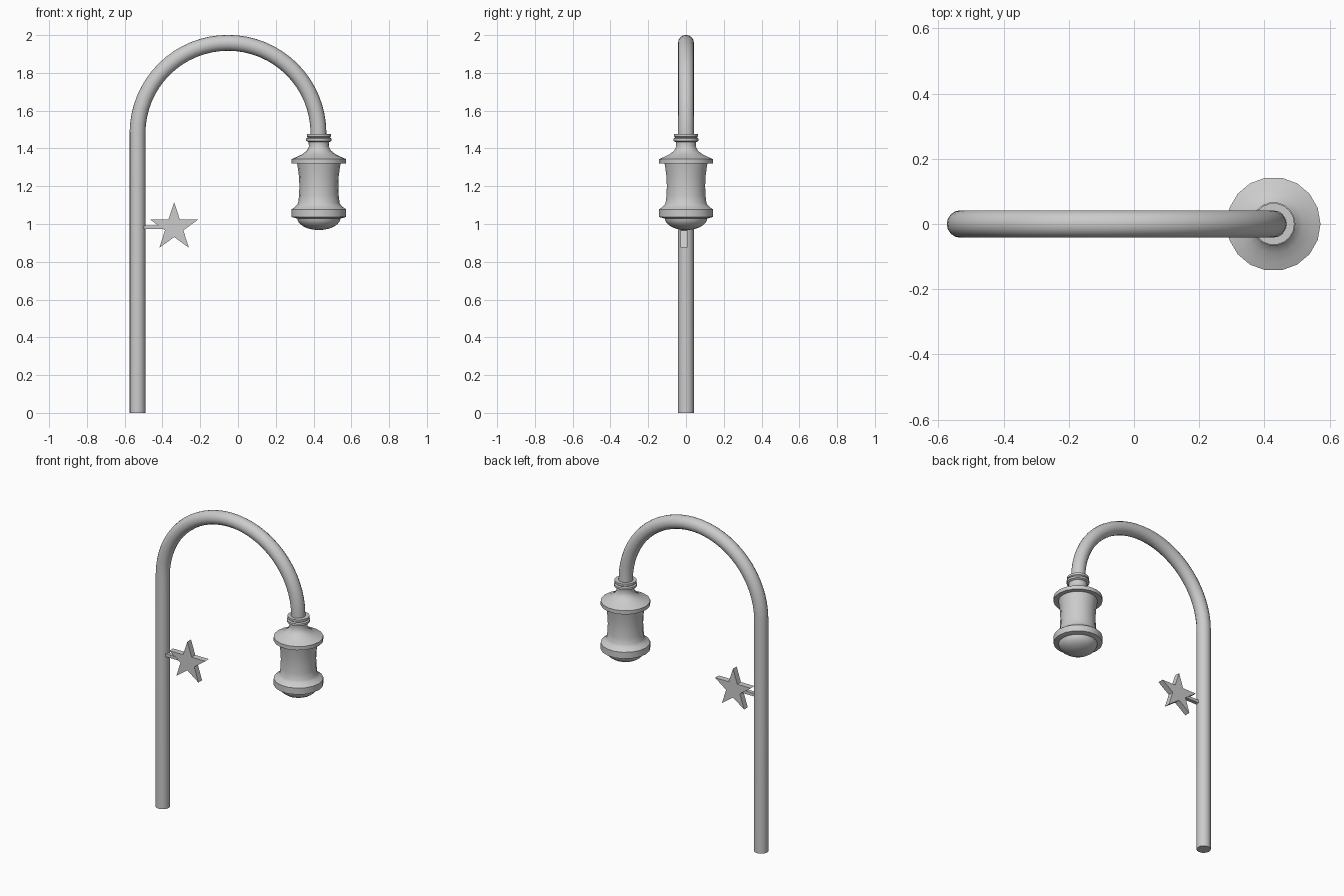
import bpy, bmesh, math

if "Cube" in bpy.data.objects:
    bpy.data.objects.remove(bpy.data.objects["Cube"])

LAMP_X = 0.428


def finish(name, bm, smooth=True, location=(0, 0, 0)):
    bmesh.ops.recalc_face_normals(bm, faces=bm.faces)
    mesh = bpy.data.meshes.new(name)
    bm.to_mesh(mesh)
    bm.free()
    obj = bpy.data.objects.new(name, mesh)
    obj.location = location
    bpy.context.collection.objects.link(obj)
    if smooth:
        smooth_by_angle(obj)
    return obj


def smooth_by_angle(obj):
    bpy.ops.object.select_all(action='DESELECT')
    obj.select_set(True)
    bpy.context.view_layer.objects.active = obj
    bpy.ops.object.shade_smooth_by_angle(angle=math.radians(40))


def lathe(name, profile, sides, location):
    """Revolve (radius, z) points about z."""
    bm = bmesh.new()
    verts = [bm.verts.new((r, 0, z)) for r, z in profile]
    edges = [bm.edges.new(pair) for pair in zip(verts, verts[1:])]
    bmesh.ops.spin(bm, geom=verts + edges, cent=(0, 0, 0), axis=(0, 0, 1),
                   angle=math.tau, steps=sides, use_duplicate=False)
    bmesh.ops.remove_doubles(bm, verts=bm.verts, dist=1e-4)
    return finish(name, bm, location=location)


# Pole: straight post bending into a half-circle arch
ARC_X, ARC_Z, ARC_R, TUBE_R = -0.053, 1.48, 0.479, 0.042
path = [(ARC_X - ARC_R, 0)]
for i in range(33):
    a = math.pi * (1 - i / 32)
    path.append((ARC_X + ARC_R * math.cos(a), ARC_Z + ARC_R * math.sin(a)))
path.append((ARC_X + ARC_R, 1.46))
curve = bpy.data.curves.new("pole", 'CURVE')
curve.dimensions = '3D'
curve.bevel_depth = TUBE_R
curve.bevel_resolution = 6
curve.use_fill_caps = True
spline = curve.splines.new('POLY')
spline.points.add(len(path) - 1)
for p, (x, z) in zip(spline.points, path):
    p.co = (x, 0, z, 1)
pole = bpy.data.objects.new("pole", curve)
bpy.context.collection.objects.link(pole)
pole.select_set(True)
bpy.context.view_layer.objects.active = pole
bpy.ops.object.convert(target='MESH')
bm = bmesh.new()
bm.from_mesh(pole.data)
bmesh.ops.remove_doubles(bm, verts=bm.verts, dist=1e-5)
bm.to_mesh(pole.data)
bm.free()
smooth_by_angle(pole)

# Lantern housing: collar, flared cap, waisted body and lower rim
lathe("lantern_housing", [
    (0, 1.477), (0.064, 1.477), (0.064, 1.463), (0.058, 1.458), (0.067, 1.453),
    (0.067, 1.440), (0.055, 1.434), (0.052, 1.410), (0.064, 1.388),
    (0.090, 1.368), (0.120, 1.354), (0.144, 1.344), (0.144, 1.320),
    (0.115, 1.320), (0.111, 1.295), (0.105, 1.250), (0.103, 1.200),
    (0.105, 1.150), (0.110, 1.110), (0.118, 1.098), (0.130, 1.088),
    (0.144, 1.078), (0.144, 1.037), (0.118, 1.030), (0, 1.030),
], 18, (LAMP_X, 0, 0))

# Glass dome under the lantern
dome = [(0.115 * math.cos(a), 1.032 - 0.064 * math.sin(a))
        for a in (math.pi / 2 * i / 6 for i in range(6))]
lathe("lamp_dome", dome + [(0, 0.968)], 18, (LAMP_X, 0, 0))

# Star ornament: extruded five-pointed outline
STAR_R, STAR_T, STAR_Y = 0.133, 0.037, -0.0105
bm = bmesh.new()
outline = []
for i in range(10):
    r = STAR_R if i % 2 == 0 else STAR_R * 0.385
    a = math.pi / 2 + i * math.pi / 5
    outline.append(bm.verts.new((r * math.cos(a), -STAR_T / 2, r * math.sin(a))))
face = bm.faces.new(outline)
new = bmesh.ops.extrude_face_region(bm, geom=[face], use_keep_orig=True)["geom"]
bmesh.ops.translate(bm, vec=(0, STAR_T, 0),
                    verts=[v for v in new if isinstance(v, bmesh.types.BMVert)])
finish("star", bm, smooth=False, location=(-0.338, STAR_Y, 0.982))

# Bracket joining the star to the pole
bm = bmesh.new()
bmesh.ops.create_cube(bm, size=1)
bmesh.ops.scale(bm, vec=(0.15, 0.024, 0.019), verts=bm.verts)
finish("star_bracket", bm, smooth=False, location=(-0.445, STAR_Y, 0.983))
